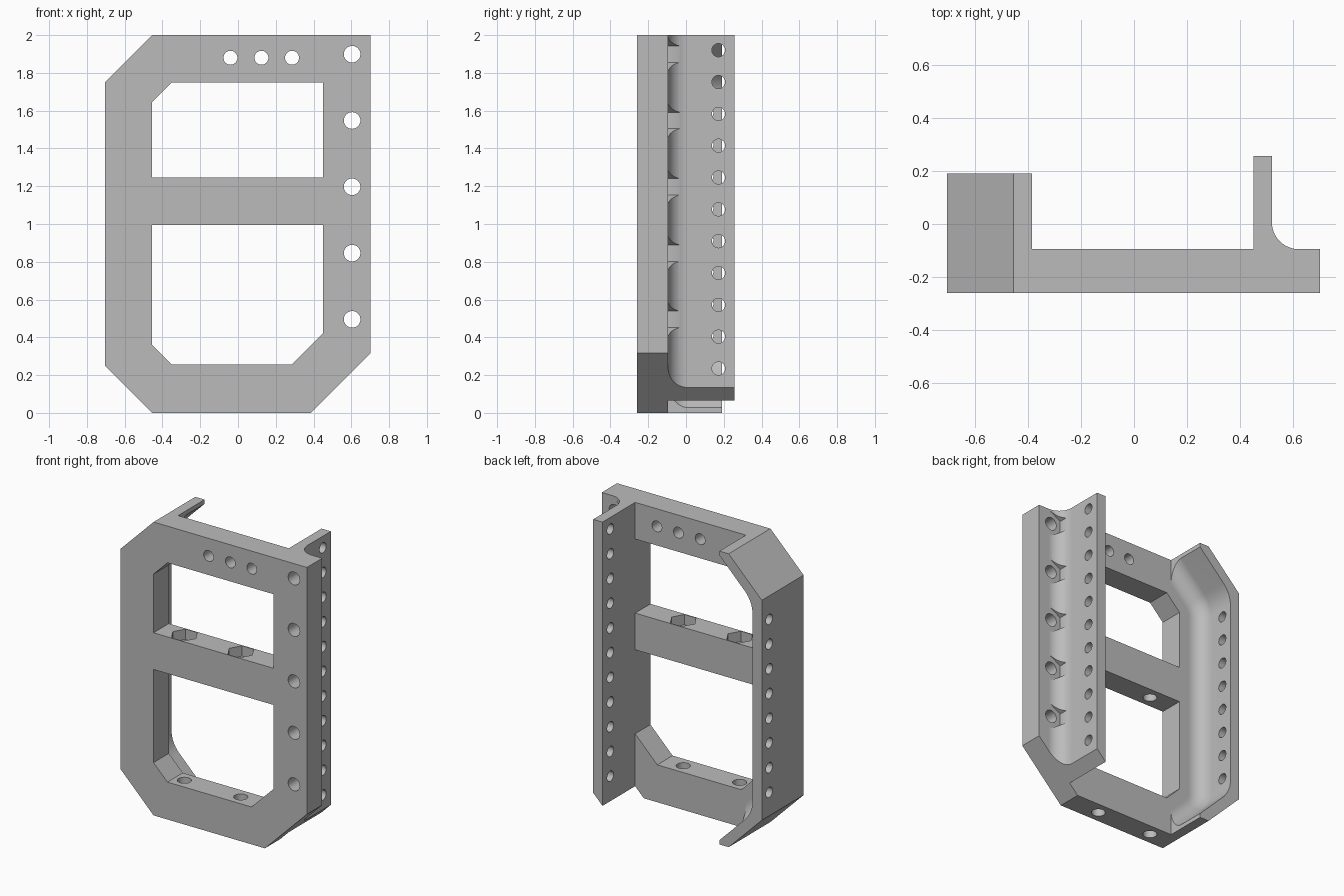
import bpy
import bmesh
from math import sin, cos, pi, radians, sqrt, tan
from mathutils import Vector

if "Cube" in bpy.data.objects:
    bpy.data.objects.remove(bpy.data.objects["Cube"], do_unlink=True)

FRONT, BACK = -0.26, -0.095      # depth of the flat frame
WALL = 0.07                      # thickness of the flanges
FILLET = 0.102                   # radius where flanges meet the frame

grey = bpy.data.materials.new("grey")
grey.use_nodes = True
grey.diffuse_color = (0.5, 0.5, 0.5, 1)
grey.node_tree.nodes["Principled BSDF"].inputs["Base Color"].default_value = (0.5, 0.5, 0.5, 1)


def add_loft(bm, rings):
    """Closed solid through a list of equal-length point rings."""
    loops = [[bm.verts.new(p) for p in ring] for ring in rings]
    n = len(loops[0])
    for a, b in zip(loops, loops[1:]):
        for i in range(n):
            j = (i + 1) % n
            bm.faces.new((a[i], a[j], b[j], b[i]))
    bm.faces.new(loops[0][::-1])
    bm.faces.new(loops[-1])


def make_object(name, solids):
    bm = bmesh.new()
    for rings in solids:
        add_loft(bm, rings)
    bmesh.ops.recalc_face_normals(bm, faces=bm.faces[:])
    mesh = bpy.data.meshes.new(name)
    bm.to_mesh(mesh)
    bm.free()
    mesh.materials.append(grey)
    obj = bpy.data.objects.new(name, mesh)
    bpy.context.collection.objects.link(obj)
    return obj


def plate(outline, y0, y1):
    return [[(x, y, z) for x, z in outline] for y in (y0, y1)]


def rod(center, axis, radius, length, sides=32, turn=0.0):
    """Prism rings around an axis, centred on a point."""
    c = Vector(center)
    u, v = {"x": ((0, 1, 0), (0, 0, 1)),
            "y": ((1, 0, 0), (0, 0, 1)),
            "z": ((1, 0, 0), (0, 1, 0))}[axis]
    u, v = Vector(u), Vector(v)
    w = u.cross(v) * length / 2
    angles = [turn + 2 * pi * i / sides for i in range(sides)]
    return [[c + s * w + radius * (cos(a) * u + sin(a) * v) for a in angles]
            for s in (-1, 1)]


def cut(obj, solids):
    cutter = make_object("cutter", solids)
    cutter.hide_render = True
    mod = obj.modifiers.new("cut", "BOOLEAN")
    mod.operation = "DIFFERENCE"
    mod.solver = "EXACT"
    mod.object = cutter
    bpy.context.view_layer.update()
    graph = bpy.context.evaluated_depsgraph_get()
    mesh = bpy.data.meshes.new_from_object(obj.evaluated_get(graph))
    obj.modifiers.clear()
    obj.data = mesh
    bpy.data.objects.remove(cutter, do_unlink=True)


def finish(obj):
    bpy.ops.object.select_all(action="DESELECT")
    obj.select_set(True)
    bpy.context.view_layer.objects.active = obj
    bpy.ops.object.shade_smooth_by_angle(angle=radians(28))


bolt_heights = [0.495 + 0.351 * i for i in range(5)]
rail_holes = (-0.28, 0.145)
mid_y = (FRONT + BACK) / 2

# Flat frame with two windows
frame = make_object("frame", [plate(
    [(-0.705, 0.25), (-0.455, 0), (0.385, 0), (0.702, 0.317),
     (0.702, 2), (-0.455, 2), (-0.705, 1.75)], FRONT, BACK)])
upper_window = [(-0.455, 1.245), (0.45, 1.245), (0.45, 1.75), (-0.35, 1.75), (-0.455, 1.645)]
lower_window = [(-0.455, 0.36), (-0.35, 0.255), (0.283, 0.255),
                (0.45, 0.422), (0.45, 0.995), (-0.455, 0.995)]
cut(frame, [plate(w, -0.5, 0.2) for w in (upper_window, lower_window)])

# Bolt holes through the frame and its rails
holes = [rod((0.604, mid_y, z), "y", 0.044, 0.5) for z in bolt_heights]
holes += [rod((x, mid_y, 1.88), "y", 0.037, 0.5) for x in (-0.04, 0.124, 0.286)]
for x in rail_holes:
    holes.append(rod((x, mid_y, 0.12), "z", 0.044, 0.36))
    holes.append(rod((x, mid_y, 1.12), "z", 0.044, 0.36))
cut(frame, holes)

# Hexagonal nut pockets in the top of the middle rail
cut(frame, [rod((x, mid_y, 1.275), "z", 0.087, 0.2, 6) for x in rail_holes])

# Straight flange: its foot follows the frame's sloping corner
steps = 16
profile = [(0.45, BACK), (0.45, 0.257), (0.45 + WALL, 0.257)]
for i in range(steps + 1):
    a = pi + pi / 2 * i / steps
    profile.append((0.45 + WALL + FILLET * (1 + cos(a)), BACK + FILLET * (1 + sin(a))))
left_flange = make_object("left_flange", [[
    [(x, y, x - 0.385) for x, y in profile],
    [(x, y, 2) for x, y in profile]]])
cut(left_flange, [rod((0.485, 0.172, 0.235 + 0.1685 * i), "x", 0.035, 0.5) for i in range(11)])
cut(left_flange, [rod((0.604, 0, z), "y", 0.087, 0.4, 6, pi / 6) for z in bolt_heights])


# Wrapped flange: follows the side and both sloping corners
def wrapped_layer(y, d):
    """Outline at depth y, with its inner side set in by d."""
    t = tan(pi / 8)
    reach = WALL + FILLET + 0.1
    r = reach - d
    cx, cz = -0.705 + reach, 0.25 + t * reach
    inner = [(-0.385, sqrt(2) * d - 0.07)]
    for i in range(9):
        a = pi * 1.25 - pi / 4 * i / 8
        inner.append((cx + r * cos(a), cz + r * sin(a)))
    outer = [(-0.385, 0), (-0.455, 0), (-0.705, 0.25)]
    top = [(x, 2 - z) for x, z in reversed(outer)]
    inner_top = [(x, 2 - z) for x, z in inner]
    return [(x, y, z) for x, z in outer + top + inner_top + inner[::-1]]


layers = []
for i in range(steps + 1):
    a = pi / 2 * i / steps
    layers.append(wrapped_layer(BACK + FILLET * (1 - cos(a)), WALL + FILLET * (1 - sin(a))))
layers.append(wrapped_layer(0.19, WALL))
right_flange = make_object("right_flange", [layers])
cut(right_flange, [rod((-0.67, 0.11, 0.41 + 0.1685 * i), "x", 0.035, 0.3) for i in range(8)])

for part in (frame, left_flange, right_flange):
    finish(part)
